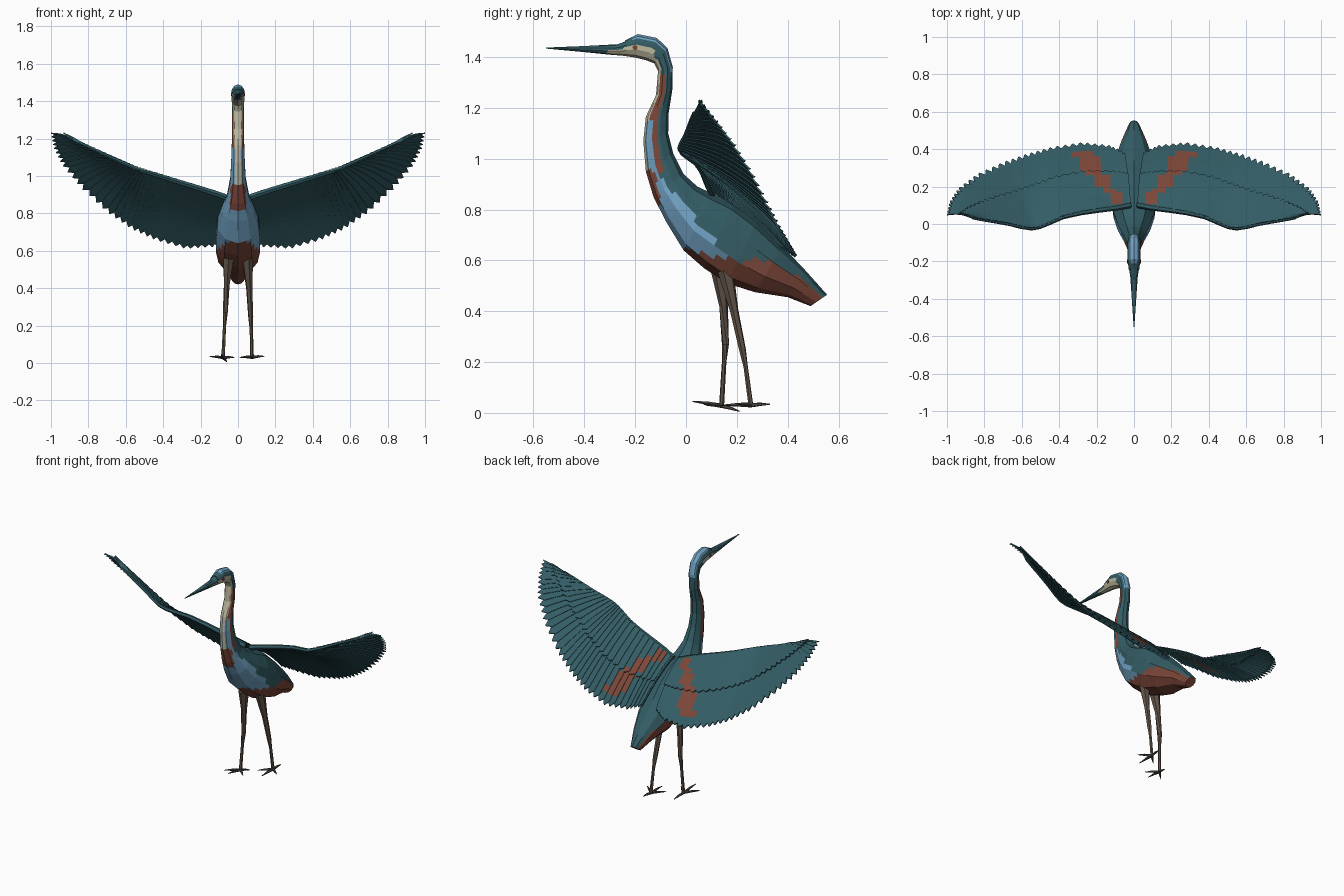
import bpy, bmesh, math
from mathutils import Vector

if "Cube" in bpy.data.objects:
    bpy.data.objects.remove(bpy.data.objects["Cube"])


def material(name, rgb):
    m = bpy.data.materials.new(name)
    m.diffuse_color = (*rgb, 1)
    m.use_nodes = True
    m.node_tree.nodes["Principled BSDF"].inputs["Base Color"].default_value = m.diffuse_color
    return m


TEAL, RUST, BLUE, CREAM, LEG, FOOT = range(6)
MATS = [material("dark teal", (.033, .108, .128)), material("rust", (.20, .062, .04)),
        material("pale blue", (.16, .35, .53)), material("cream", (.50, .47, .33)),
        material("leg brown", (.115, .085, .065)), material("foot grey", (.07, .062, .055))]


def finish(name, bm):
    bmesh.ops.recalc_face_normals(bm, faces=bm.faces)
    me = bpy.data.meshes.new(name)
    bm.to_mesh(me)
    bm.free()
    for m in MATS:
        me.materials.append(m)
    ob = bpy.data.objects.new(name, me)
    bpy.context.collection.objects.link(ob)
    return ob


def bridge(bm, rings, rule):
    """Skin a list of point rings; rule(centre, column) gives the colour."""
    vs = [[bm.verts.new(p) for p in r] for r in rings]
    n = len(vs[0])
    for a, b in zip(vs, vs[1:]):
        for j in range(n):
            f = bm.faces.new((a[j], a[(j + 1) % n], b[(j + 1) % n], b[j]))
            f.material_index = rule(f.calc_center_median(), j)
    for r in (vs[0], vs[-1]):
        f = bm.faces.new(r)
        f.material_index = rule(f.calc_center_median(), 0)


def polyline(pts, x):
    """Piecewise linear height through (x, z) points."""
    for (x0, z0), (x1, z1) in zip(pts, pts[1:]):
        if x <= x1:
            return z0 + (z1 - z0) * max(0, (x - x0) / (x1 - x0))
    return pts[-1][1]


# Plumage colours: f runs from 0 on the back to 1 on the front
BELLY = [(-.02, .655), (.1, .615), (.2, .6), (.33, .6), (.45, .53), (.54, .45)]


def plumage(c, f):
    x, y, z = c
    if z > 1.34:
        if f < .13 and -.21 < y < -.05:
            return BLUE
        if -.30 < y < -.125 and z < 1.452 and f > (.45 if y > -.25 else .6):
            return CREAM
        return CREAM if y > -.15 and f > .72 else TEAL
    if z > .95 and y < 0:
        if z > 1.15:
            return CREAM if f > .8 else RUST if f > .42 and z < 1.33 else TEAL
        if f > .96:
            return CREAM
        return BLUE if f > .68 else RUST if f > .42 else TEAL
    if z > .82 and f > .55 and abs(x) < .042:
        return RUST
    if z < polyline(BELLY, y):
        return RUST
    return BLUE if y < -.04 + (.855 - z) * .84 else TEAL


SIDES, SUB, STEPS = 10, 3, 5


def loft(name, secs):
    """Sections: back y, back z, front y, front z, half width."""
    def ring(s):
        by, bz, fy, fz, w = s
        c, h = Vector((0, (by + fy) / 2, (bz + fz) / 2)), Vector((0, (by - fy) / 2, (bz - fz) / 2))
        co = [c + h * math.cos(a) + Vector((w * math.sin(a), 0, 0))
              for a in (math.tau * j / SIDES for j in range(SIDES))]
        return [co[j].lerp(co[(j + 1) % SIDES], k / SUB) for j in range(SIDES) for k in range(SUB)]

    def rule(c, j):
        return plumage(c, (1 - math.cos(math.tau * (j + .5) / (SIDES * SUB))) / 2)
    rings = []
    for s0, s1 in zip(secs, secs[1:]):
        r0, r1 = ring(s0), ring(s1)
        rings += [[p.lerp(q, k / STEPS) for p, q in zip(r0, r1)] for k in range(STEPS)]
    rings.append(ring(secs[-1]))
    bm = bmesh.new()
    bridge(bm, rings, rule)
    return finish(name, bm)


# Body, tail and S-shaped neck up to the head
loft("body_neck_and_head", [
    (.555, .465, .49, .42, .03), (.47, .56, .40, .455, .07), (.38, .655, .27, .475, .11),
    (.28, .755, .16, .51, .125), (.19, .825, .07, .57, .125), (.11, .86, -.01, .64, .115),
    (.045, .89, -.08, .755, .09), (-.01, .94, -.128, .85, .06), (-.05, 1.02, -.158, .95, .043),
    (-.07, 1.10, -.168, 1.07, .038), (-.068, 1.18, -.158, 1.165, .035),
    (-.054, 1.27, -.118, 1.25, .033), (-.052, 1.36, -.11, 1.345, .033),
    (-.073, 1.435, -.125, 1.375, .035), (-.115, 1.475, -.16, 1.388, .037),
    (-.19, 1.49, -.2, 1.398, .036), (-.24, 1.465, -.25, 1.405, .029)])
# Dagger bill
loft("bill", [(-.235, 1.462, -.245, 1.405, .028), (-.27, 1.45, -.29, 1.408, .021),
              (-.40, 1.443, -.41, 1.42, .012), (-.55, 1.437, -.55, 1.433, .002)])

# Eyes
for side, sx in (("left", -1), ("right", 1)):
    bm = bmesh.new()
    bridge(bm, [[Vector((sx * x, -.2 + .01 * math.cos(a), 1.437 + .01 * math.sin(a)))
                 for a in (math.tau * k / 8 for k in range(8))] for x in (.031, .038)],
           lambda c, j: RUST)
    finish("eye_" + side, bm)

# Wings: leading edge point and matching feather tip, root to tip
WING = [((.02, .10, .87), (.05, .38, .65)), ((.12, .08, .91), (.13, .42, .625)),
        ((.25, .065, .95), (.28, .435, .615)), ((.38, .035, .99), (.44, .41, .66)),
        ((.48, -.01, 1.02), (.57, .375, .72)), ((.53, -.03, 1.035), (.70, .33, .81)),
        ((.60, -.02, 1.065), (.84, .265, .94)), ((.68, 0, 1.10), (.94, .19, 1.06)),
        ((.78, .015, 1.145), (.985, .12, 1.15)), ((.86, .03, 1.18), (1.0, .05, 1.23))]
UP = Vector((-.15, .62, .77))


def wing_point(t, s):
    t = min(max(t, 0), 1) * (len(WING) - 1)
    i = min(int(t), len(WING) - 2)
    a, b = (Vector(WING[i][k]).lerp(Vector(WING[i + 1][k]), t - i) for k in (0, 1))
    return a.lerp(b, s) + UP * .02 * math.sin(math.pi * s)


def wing_colour(c, j):
    x, y = abs(c.x), c.y
    mid = .075 + .75 * (y - .1) + .012 * math.sin(y * 70)
    return RUST if j == 0 and .10 < y < .39 and abs(x - mid) < .03 + .1 * (y - .1) else TEAL


def feathers(bm, sx, count, length, lift, thick):
    """A row of overlapping pointed blades, each tilted over its neighbour."""
    for i in range(count):
        t = i / (count - 1)
        notch = .95 - .09 * t ** 2
        rings = []
        for s in [notch * k / 12 for k in range(13)] + [1]:
            w = (.62 if s < 1 else .06) / (count - 1)
            l = wing_point(t - w, s * length) + UP * (lift + .005)
            r = wing_point(t + w, s * length) + UP * lift
            rings.append([Vector((p.x * sx, p.y, p.z))
                          for p in (l, r, r - UP * thick, l - UP * thick)])
        bridge(bm, rings, wing_colour)


def tube(bm, pts, radii, rule, sides=6):
    rings = []
    for i, p in enumerate(pts):
        d = Vector(pts[min(i + 1, len(pts) - 1)]) - Vector(pts[max(i - 1, 0)])
        q = d.to_track_quat('Z', 'Y')
        rings.append([Vector(p) + q @ Vector((radii[i] * math.cos(a), radii[i] * math.sin(a), 0))
                      for a in (math.tau * k / sides for k in range(sides))])
    bridge(bm, rings, rule)


for side, sx in (("left", -1), ("right", 1)):
    bm = bmesh.new()
    feathers(bm, sx, 36, 1, 0, .007)
    finish("flight_feathers_" + side, bm)
    bm = bmesh.new()
    feathers(bm, sx, 30, .55, .010, .007)
    finish("covert_feathers_" + side, bm)
    bm = bmesh.new()
    edge = [wing_point(k / 12, .01) for k in range(13)]
    tube(bm, [(p.x * sx, p.y, p.z) for p in edge],
         [.018 - .001 * k for k in range(13)], lambda c, j: TEAL)
    finish("wing_arm_" + side, bm)

# Legs in mid-stride, each with four toes
LEGS = {
    "right": ([(.05, .155, .56), (.06, .19, .4), (.068, .222, .25), (.071, .235, .18), (.075, .255, .03)],
              [(.075, .14, .03), (.14, .20, .036), (.01, .19, .03), (.08, .33, .034)]),
    "left": ([(-.05, .13, .56), (-.06, .148, .42), (-.068, .155, .27), (-.072, .15, .2), (-.08, .14, .028)],
             [(-.09, .025, .045), (-.15, .07, .034), (-.02, .08, .03), (-.06, .21, .006)])}
for side, (path, toes) in LEGS.items():
    bm = bmesh.new()
    tube(bm, path, [.032, .017, .014, .009, .010], lambda c, j: LEG)
    finish("leg_" + side, bm)
    bm = bmesh.new()
    for tip in toes:
        a, b = Vector(path[-1]), Vector(tip)
        tube(bm, [a, a.lerp(b, .5) + Vector((0, 0, .002)), b], [.009, .007, .002],
             lambda c, j: FOOT, 5)
    finish("toes_" + side, bm)
